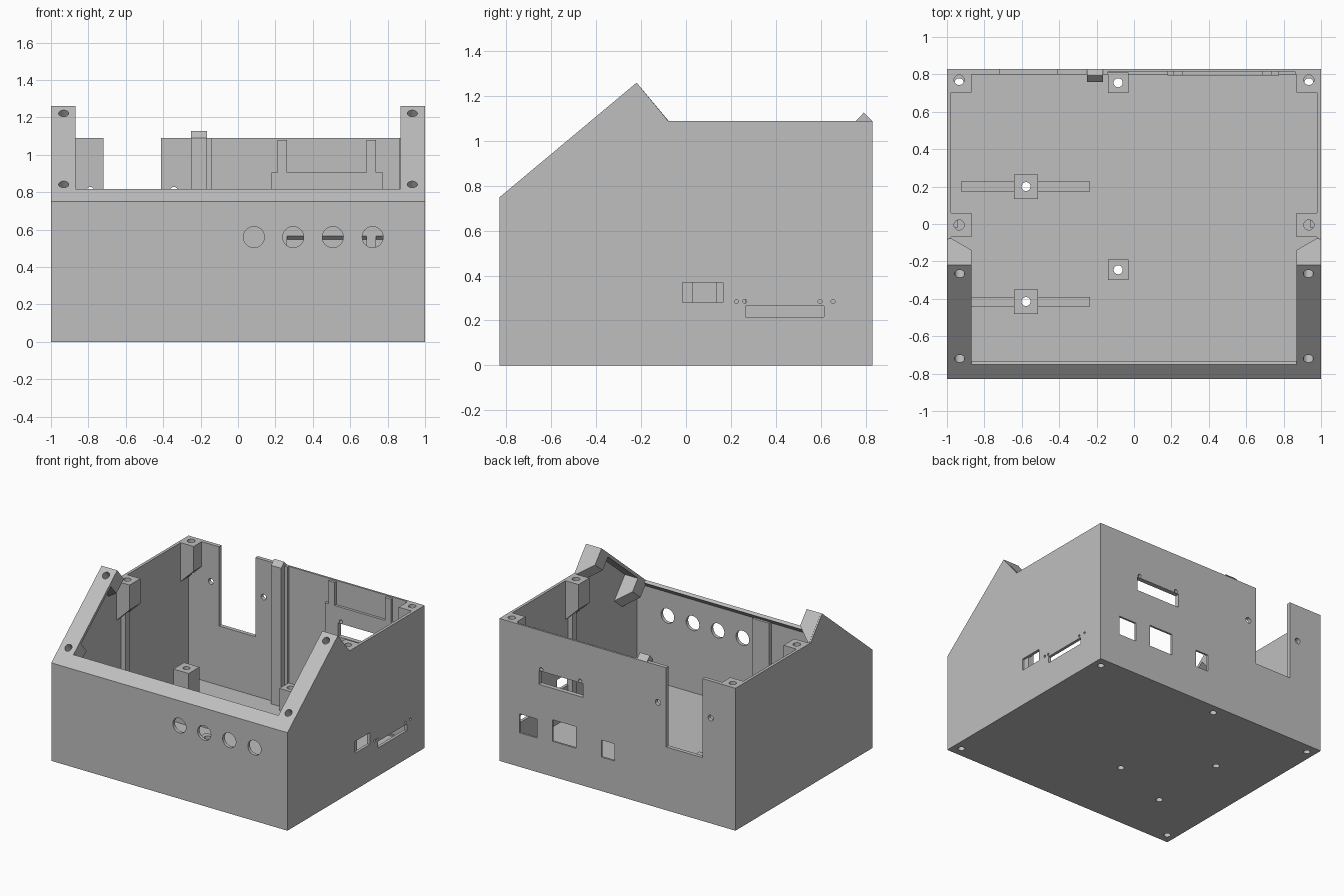
import bpy, bmesh, math
from mathutils import Matrix, Vector

cube = bpy.data.objects.get("Cube")
if cube:
    bpy.data.objects.remove(cube, do_unlink=True)

grey = bpy.data.materials.new("plain grey")
grey.use_nodes = True
grey.diffuse_color = (0.52, 0.52, 0.52, 1)
grey.node_tree.nodes["Principled BSDF"].inputs["Base Color"].default_value = (0.52, 0.52, 0.52, 1)

PLACE = {"x": lambda p, t: (t, p[0], p[1]),
         "y": lambda p, t: (p[0], t, p[1]),
         "z": lambda p, t: (p[0], p[1], t)}


def add_prism(bm, pts, axis, a, b):
    """Extrude a 2D profile along an axis from a to b."""
    lo = [bm.verts.new(PLACE[axis](p, a)) for p in pts]
    hi = [bm.verts.new(PLACE[axis](p, b)) for p in pts]
    bm.faces.new(lo)
    bm.faces.new(hi[::-1])
    for i in range(len(pts)):
        j = (i + 1) % len(pts)
        bm.faces.new((lo[i], hi[i], hi[j], lo[j]))


def rect(u0, u1, v0, v1):
    return [(u0, v0), (u1, v0), (u1, v1), (u0, v1)]


def circle(u, v, r, n=24):
    return [(u + r * math.cos(math.tau * i / n), v + r * math.sin(math.tau * i / n)) for i in range(n)]


def make(name, *prisms, matrix=None):
    bm = bmesh.new()
    for p in prisms:
        add_prism(bm, *p)
    if matrix:
        bm.transform(matrix)
    bmesh.ops.recalc_face_normals(bm, faces=bm.faces)
    mesh = bpy.data.meshes.new(name)
    bm.to_mesh(mesh)
    bm.free()
    mesh.materials.append(grey)
    ob = bpy.data.objects.new(name, mesh)
    bpy.context.collection.objects.link(ob)
    return ob


def apply_modifiers(ob):
    bpy.context.view_layer.update()
    ev = ob.evaluated_get(bpy.context.evaluated_depsgraph_get())
    mesh = bpy.data.meshes.new_from_object(ev)
    ob.modifiers.clear()
    ob.data = mesh


def cut(ob, *prisms, matrix=None):
    cutter = make("cutter", *prisms, matrix=matrix)
    cutter.hide_render = True
    mod = ob.modifiers.new("cut", "BOOLEAN")
    mod.operation = "DIFFERENCE"
    mod.solver = "EXACT"
    mod.object = cutter
    apply_modifiers(ob)
    bpy.data.objects.remove(cutter, do_unlink=True)


def mirror_x(ob):
    mod = ob.modifiers.new("mirror", "MIRROR")
    mod.use_bisect_axis[0] = False
    mod.use_mirror_merge = False
    apply_modifiers(ob)


# Main dimensions
W, D, TOP, FLOOR = 1.0, 0.83, 1.09, 0.03
IN, BLOCK = 0.978, 0.868
slope = math.atan2(0.51, 0.61)
tilt = Matrix.Translation((0, -0.22, 1.26)) @ Matrix.Rotation(slope, 4, "X")

# Enclosure body with sloped front and raised wings
body = make("enclosure_body", ([(-D, 0), (D, 0), (D, TOP), (-0.08, TOP), (-0.22, 1.26), (-D, 0.75)], "x", -W, W))
cut(body, ([(-0.805, FLOOR), (0.8, FLOOR), (0.8, 1.5), (-0.1, 1.5), (-0.205, 1.242), (-0.805, 0.74)], "x", -IN, IN))
cut(body, ([(-0.77, 0.841), (-0.72, 0.781), (0, 0.781), (0, 1.5), (-0.77, 1.5)], "x", -BLOCK, BLOCK))
cut(body, (rect(-0.14, 0.86, 0.7, 0.815), "z", FLOOR + 0.01, 1.5))

# Back wall: cable gap, connector windows, screw holes
back_cuts = [
    (rect(-0.72, -0.413, 0.484, 1.5), "y", 0.7, 1),
    (rect(0.29, 0.665, 0.675, 0.78), "y", 0.7, 1),
    (rect(0.68, 0.83, 0.26, 0.405), "y", 0.7, 1),
    (rect(0.35, 0.55, 0.27, 0.435), "y", 0.7, 1),
    (rect(0.025, 0.135, 0.26, 0.39), "y", 0.7, 1),
    (circle(-0.79, 0.806, 0.022), "y", 0.7, 1),
    (circle(-0.343, 0.806, 0.022), "y", 0.7, 1),
    (circle(0.645, 0.795, 0.014), "y", 0.7, 1),
    (circle(0.315, 0.795, 0.014), "y", 0.7, 1),
]
cut(body, *back_cuts)

# Front wall: four round holes
cut(body, *[(circle(x, 0.56, 0.056, 32), "y", -1, -0.75) for x in (0.085, 0.295, 0.507, 0.72)])

# Side wall: card slots and pin holes
cut(body, (rect(-0.015, 0.165, 0.28, 0.37), "x", 0.9, 1.1),
    (rect(0.265, 0.615, 0.215, 0.265), "x", 0.9, 1.1),
    *[(circle(y, 0.285, 0.009, 12), "x", 0.9, 1.1) for y in (0.225, 0.262, 0.597, 0.655)])

# Floor holes
posts = [(-0.577, 0.2), (-0.577, -0.415), (-0.085, 0.755), (-0.085, -0.245)]
floor_holes = [(circle(x, y, 0.024), "z", -0.1, 0.6) for x, y in posts]
corner_holes = [(circle(sx * 0.935, sy * 0.755, 0.024), "z", -0.1, 0.1) for sx in (-1, 1) for sy in (-1, 1)]
cut(body, *floor_holes, *corner_holes)

# Sloped screw holes through the wing rims
HOLES = (-0.06, -0.652)
wing_holes = [(circle(s * 0.932, y, 0.027), "z", -0.15, 0.1) for s in (-1, 1) for y in HOLES]
cut(body, *wing_holes, matrix=tilt)

# Tapered screw blocks below the wing rims
for name, y0, y1, hy in (("wing_upper_block", -0.12, 0, HOLES[0]), ("wing_lower_block", -0.715, -0.59, HOLES[1])):
    ob = make(name, ([(BLOCK, 0), (0.99, 0), (0.99, -0.235), (BLOCK, -0.125)], "y", y0, y1), matrix=tilt)
    cut(ob, (circle(0.932, hy, 0.027), "z", -0.15, 0.1), matrix=tilt)
    mirror_x(ob)

# Tapered screw blocks at the back corners and side middles
for name, y0, y1, hy in (("back_corner_block", 0.703, 0.82, 0.77), ("side_middle_block", -0.07, 0.06, -0.005)):
    ob = make(name, ([(BLOCK, TOP), (0.99, TOP), (0.99, 0.78), (BLOCK, 0.9)], "y", y0, y1))
    cut(ob, (circle(0.935, hy, 0.027), "z", 0.7, 1.2))
    mirror_x(ob)

# Ribs below the side middle blocks
rib = make("side_rib", (rect(0.94, 0.985, -0.02, 0.03), "z", FLOOR - 0.01, 0.9))
mirror_x(rib)

# Peaked divider post on the back wall and its flat partner on the front wall
make("back_divider_post", ([(0.758, 0.02), (D - 0.005, 0.02), (D - 0.005, TOP), (D, TOP), (0.793, 1.127), (0.758, TOP)],
                           "x", -0.25, -0.165))
make("front_divider_post", (rect(-0.16, -0.02, -0.815, -0.775), "z", 0.02, 0.75))

# Board standoffs with cross ribs
for i, (x, y) in enumerate(posts):
    tall = i < 2
    h = 0.065 if tall else 0.055
    ob = make("standoff", (rect(x - h, x + h, y - h, y + h), "z", 0.005, 0.43 if tall else 0.2))
    cut(ob, floor_holes[i])
    if tall:
        for x0, x1 in ((-0.925, x - h), (x + h, -0.235)):
            make("standoff_rib", (rect(x0, x1, y - 0.026, y + 0.026), "z", 0.02, 0.15))

# Display mount: chamfered plate with two uprights
plate = make("mount_plate", ([(0.795, 0.565), (0.822, 0.54), (0.822, 0.905), (0.795, 0.905)], "x", 0.178, 0.775))
cut(plate, back_cuts[1], *back_cuts[7:])
for x in (0.21, 0.687):
    upright = make("mount_upright", (rect(x, x + 0.052, 0.795, 0.822), "z", 0.48, 1.08))
    cut(upright, back_cuts[1])
